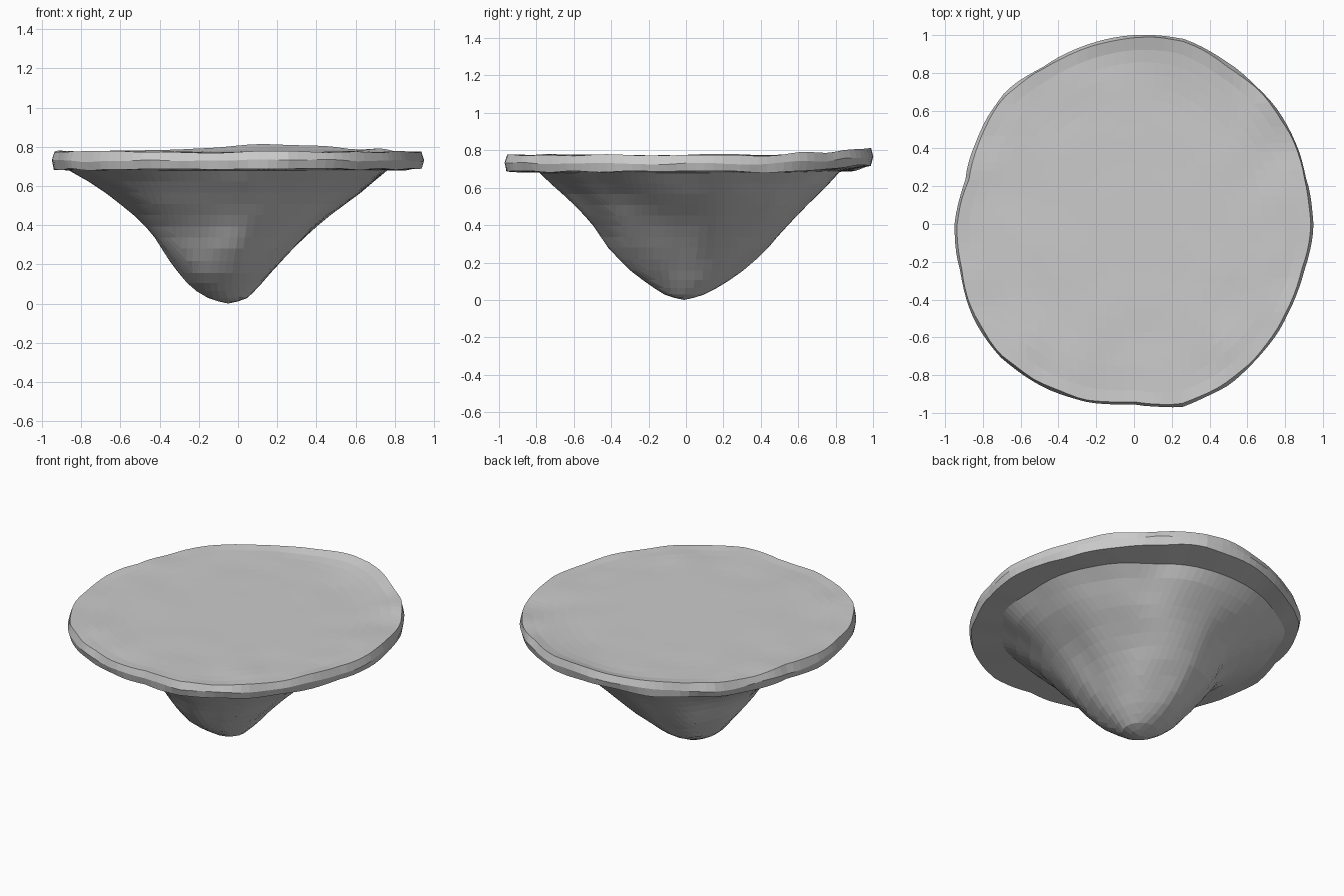
import bpy, bmesh, math
from mathutils import Vector, noise

if "Cube" in bpy.data.objects:
    bpy.data.objects.remove(bpy.data.objects["Cube"])

N = 15  # rings from centre to rim

# rim radius every 15 degrees, counter-clockwise from +x
RIM = [.95, .945, .965, .975, .985, 1.015, 1.0, .98, .965, .975, .95, .92,
       .95, .955, .985, 1.0, .985, .975, .955, 1.0, .985, .965, .945, .935]
# hanging cone levels: centre x, centre y, half width x, half width y, z
CONE = [(-.05, -.01, 0, 0, 0), (-.05, -.01, .09, .09, .02), (-.07, 0, .17, .195, .08),
        (-.065, 0, .245, .315, .17), (-.05, .015, .34, .425, .28), (-.035, .025, .425, .505, .38),
        (-.025, .025, .525, .595, .48), (-.03, .025, .67, .695, .58), (-.05, .015, .83, .805, .68)]


def rough(x, y, z, freq, amp):
    return noise.noise(Vector((x, y, z)) * freq) * amp


def rim_radius(a):
    f = (math.degrees(a) % 360) / 15
    i = int(f)
    return RIM[i % 24] + (RIM[(i + 1) % 24] - RIM[i % 24]) * (f - i)


def back_lift(a):
    # the rim rises a little at the back
    return .035 * max(0, math.cos(a - math.radians(80))) ** 6


def rim_point(a, inset, z, seed):
    r = rim_radius(a) - inset + rough(math.cos(a), math.sin(a), seed, 5, .008)
    x, y = r * math.cos(a), r * math.sin(a)
    return (x, y, z + back_lift(a) + rough(x, y, seed, 4, .012))


def top_point(k, a):
    if k == N:
        return rim_point(a, .014, .775, 3)
    t = k / N
    r = (rim_radius(a) - .014) * t
    x, y = r * math.cos(a), r * math.sin(a)
    return (x, y, .772 + back_lift(a) * t ** 8 + rough(x, y, 3, 4, .012) * t ** 2)


def under_point(k, a):
    if k == N:
        return rim_point(a, .012, .685, 7)
    f = k / (N - 1) * (len(CONE) - 1)
    i = min(int(f), len(CONE) - 2)
    cx, cy, rx, ry, z = [p + (q - p) * (f - i) for p, q in zip(CONE[i], CONE[i + 1])]
    x, y = math.cos(a), math.sin(a)
    s = 1 + rough(x, y, z * 2, 2.5, .05) if k else 1
    return (cx + rx * x * s, cy + ry * y * s, z + back_lift(a) * (k == N - 1) * .3)


def sheet(bm, point):
    # square grid wrapped into a round sheet
    grid = {}
    for i in range(-N, N + 1):
        for j in range(-N, N + 1):
            k = max(abs(i), abs(j))
            q = math.pi / 4 / max(k, 1)
            grid[i, j] = bm.verts.new(point(k, math.atan2(math.tan(q * j), math.tan(q * i))))
    for i in range(-N, N):
        for j in range(-N, N):
            bm.faces.new([grid[i, j], grid[i + 1, j], grid[i + 1, j + 1], grid[i, j + 1]])
    span = range(-N, N)
    border = ([(i, -N) for i in span] + [(N, j) for j in span]
              + [(-i, N) for i in span] + [(-N, -j) for j in span])
    return [grid[c] for c in border]


bm = bmesh.new()
# flat ground on top, hanging rock below
upper = sheet(bm, top_point)
lower = sheet(bm, under_point)
# slab edge with a slight bulge
middle = [bm.verts.new(rim_point(math.atan2(v.co.y, v.co.x), 0, .73, 5)) for v in upper]
for ring_a, ring_b in ((upper, middle), (middle, lower)):
    for n in range(len(ring_a)):
        m = (n + 1) % len(ring_a)
        bm.faces.new([ring_a[n], ring_b[n], ring_b[m], ring_a[m]])
bmesh.ops.recalc_face_normals(bm, faces=bm.faces)

mesh = bpy.data.meshes.new("floating_island")
bm.to_mesh(mesh)
bm.free()
bpy.context.collection.objects.link(bpy.data.objects.new("floating_island", mesh))
